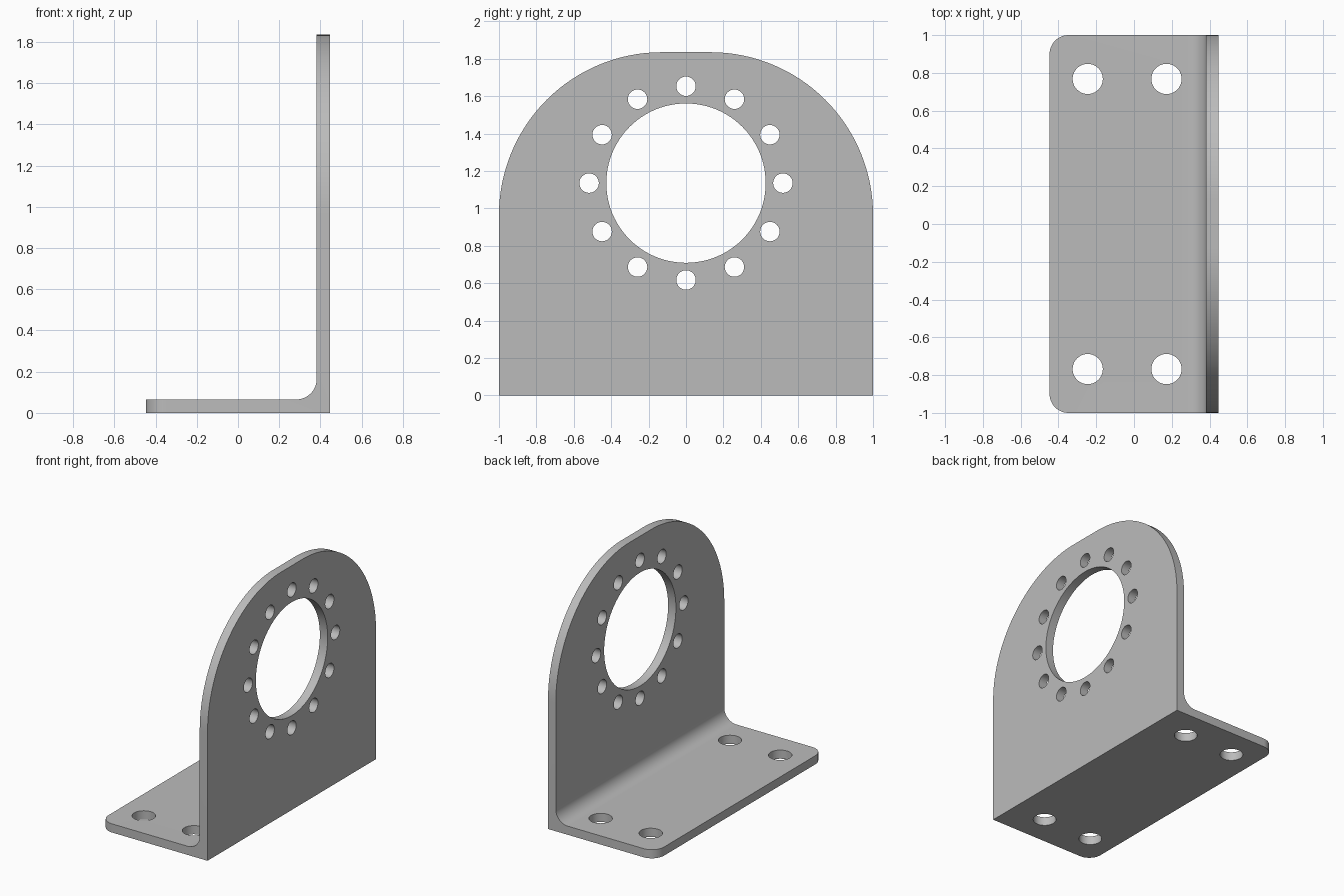
import bpy
import bmesh
import math
from mathutils import Matrix, Vector

cube = bpy.data.objects.get("Cube")
if cube:
    bpy.data.objects.remove(cube, do_unlink=True)

HALF_X, HEIGHT, THICK = 0.447, 1.835, 0.065
FILLET = 0.1
HUB_Z = 1.135

# Material
grey = bpy.data.materials.new("plain grey")
grey.use_nodes = True
colour = (0.5, 0.5, 0.5, 1)
grey.diffuse_color = colour
grey.node_tree.nodes["Principled BSDF"].inputs["Base Color"].default_value = colour


def make_object(name, bm):
    bmesh.ops.recalc_face_normals(bm, faces=bm.faces)
    mesh = bpy.data.meshes.new(name)
    bm.to_mesh(mesh)
    bm.free()
    mesh.materials.append(grey)
    obj = bpy.data.objects.new(name, mesh)
    bpy.context.collection.objects.link(obj)
    return obj


def round_edges(bm, test, radius, segments):
    edges = [e for e in bm.edges if all(test(v.co) for v in e.verts)]
    bmesh.ops.bevel(bm, geom=edges, offset=radius, segments=segments,
                    profile=0.5, affect='EDGES', clamp_overlap=False)


def add_drill(bm, centre, radius, axis, segments):
    turn = Matrix.Rotation(math.pi / 2, 4, 'Y') if axis == 'X' else Matrix()
    bmesh.ops.create_cone(bm, cap_ends=True, segments=segments, radius1=radius,
                          radius2=radius, depth=0.3,
                          matrix=Matrix.Translation(centre) @ turn)


# L-shaped section with an inner fillet, extruded along the bracket's length
inner_x = HALF_X - THICK
section = [(-HALF_X, 0), (HALF_X, 0), (HALF_X, HEIGHT), (inner_x, HEIGHT)]
for i in range(13):
    a = math.pi / 2 * i / 12
    section.append((inner_x - FILLET + FILLET * math.cos(a),
                    THICK + FILLET - FILLET * math.sin(a)))
section.append((-HALF_X, THICK))
bm = bmesh.new()
face = bm.faces.new([bm.verts.new((x, -1, z)) for x, z in section])
extruded = bmesh.ops.extrude_face_region(bm, geom=[face])["geom"]
bmesh.ops.translate(bm, vec=(0, 2, 0),
                    verts=[v for v in extruded if isinstance(v, bmesh.types.BMVert)])
bmesh.ops.recalc_face_normals(bm, faces=bm.faces)

# Broad shoulders of the upright and small corners of the foot
for side in (-1, 1):
    round_edges(bm, lambda c: c.z > HEIGHT - 0.001 and c.y * side > 0.99, 0.87, 32)
    round_edges(bm, lambda c: c.x < 0.001 - HALF_X and c.y * side > 0.99, 0.1, 12)
bracket = make_object("angle_bracket", bm)

# Drills for the hub opening, bolt circle and foot holes
bm = bmesh.new()
plate_x = HALF_X - THICK / 2
add_drill(bm, Vector((plate_x, 0, HUB_Z)), 0.426, 'X', 96)
for i in range(12):
    a = math.tau * i / 12
    add_drill(bm, Vector((plate_x, 0.518 * math.sin(a), HUB_Z + 0.518 * math.cos(a))),
              0.052, 'X', 32)
for x in (-0.245, 0.172):
    for y in (-0.768, 0.768):
        add_drill(bm, Vector((x, y, THICK / 2)), 0.08, 'Z', 40)
drills = make_object("hole_cutters", bm)
drills.hide_render = True

# Cut the holes and drop the cutters
cut = bracket.modifiers.new("holes", 'BOOLEAN')
cut.operation = 'DIFFERENCE'
cut.solver = 'EXACT'
cut.object = drills
bpy.ops.object.select_all(action='DESELECT')
bracket.select_set(True)
bpy.context.view_layer.objects.active = bracket
bpy.ops.object.modifier_apply(modifier=cut.name)
bpy.data.objects.remove(drills, do_unlink=True)
bpy.ops.object.shade_smooth_by_angle(angle=math.radians(30))
